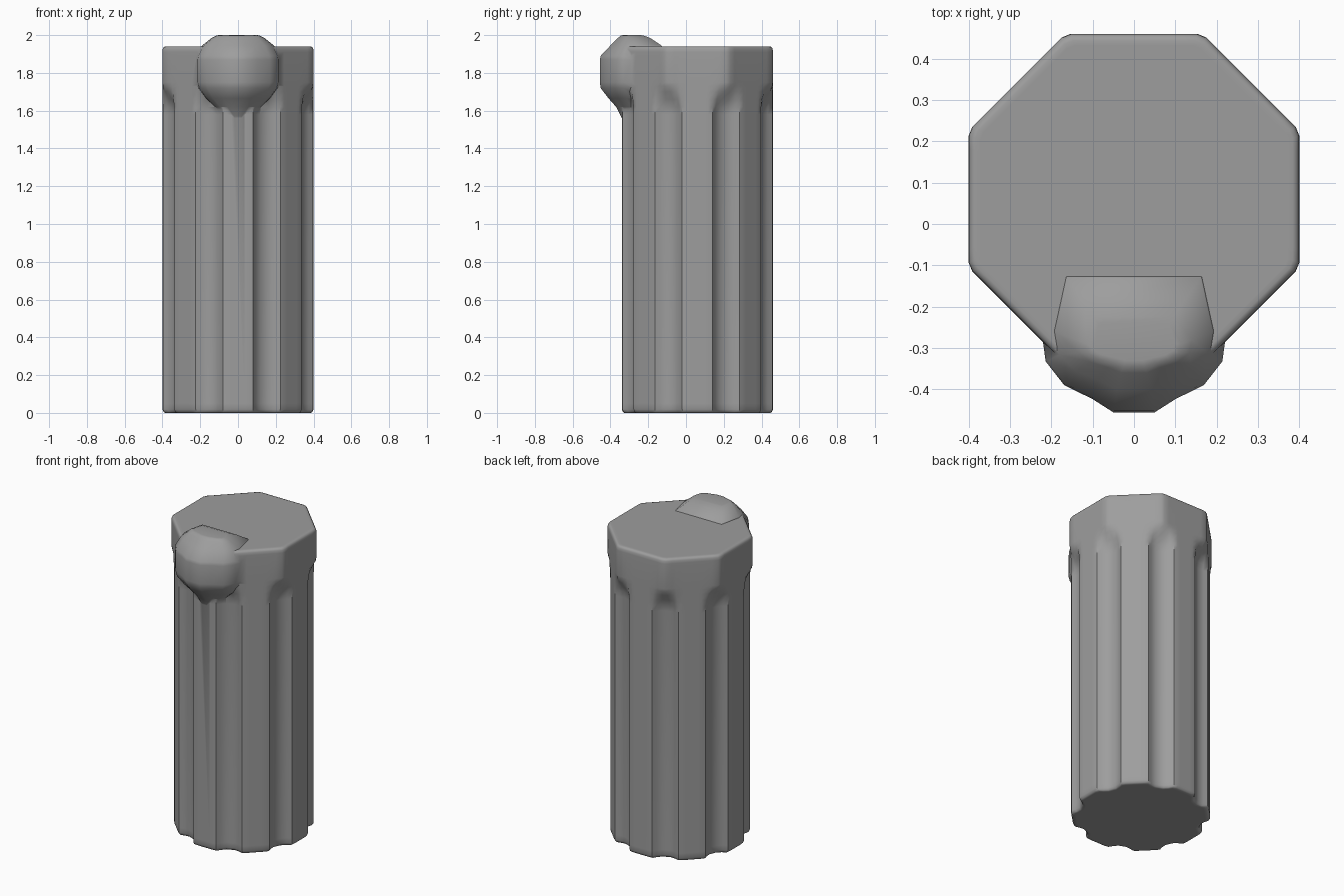
import bpy, bmesh, math

if "Cube" in bpy.data.objects:
    bpy.data.objects.remove(bpy.data.objects["Cube"])

CY = 0.06                                   # centre of the octagonal body in y
CORNER = 0.4 / math.cos(math.pi / 8)        # centre to octagon corner

grey = bpy.data.materials.new("grey")
grey.diffuse_color = (0.34, 0.34, 0.34, 1)
grey.use_nodes = True
grey.node_tree.nodes["Principled BSDF"].inputs["Base Color"].default_value = grey.diffuse_color


def loft(name, rings):
    """Skin a stack of equal-length closed rings and cap both ends."""
    bm = bmesh.new()
    rows = [[bm.verts.new(p) for p in ring] for ring in rings]
    n = len(rows[0])
    for low, high in zip(rows, rows[1:]):
        for i in range(n):
            j = (i + 1) % n
            bm.faces.new((low[i], low[j], high[j], high[i]))
    bm.faces.new(rows[0][::-1])
    bm.faces.new(rows[-1])
    bmesh.ops.recalc_face_normals(bm, faces=bm.faces)
    mesh = bpy.data.meshes.new(name)
    bm.to_mesh(mesh)
    bm.free()
    mesh.materials.append(grey)
    obj = bpy.data.objects.new(name, mesh)
    bpy.context.collection.objects.link(obj)
    return obj


# Half a corner as (radius, sideways): plain octagon edge, and fluted version
s, c = math.sin(math.pi / 8), math.cos(math.pi / 8)
plain = [(CORNER - d * s, d * c) for d in (0.13, 0.11, 0.07, 0.045, 0.012)]
fluted = plain[:2] + [(0.397, 0.078), (0.380, 0.055), (0.365, 0.025)]


def body_ring(z, groove, scale=1.0):
    half = [(p[0] + (f[0] - p[0]) * groove, p[1] + (f[1] - p[1]) * groove)
            for p, f in zip(plain, fluted)]
    corner = [(r, -t) for r, t in half] + half[::-1]
    ring = []
    for k in range(8):
        a = math.pi / 8 + k * math.pi / 4
        for r, t in corner:
            ring.append((scale * (r * math.cos(a) - t * math.sin(a)),
                         CY + scale * (r * math.sin(a) + t * math.cos(a)), z))
    return ring


# Fluted column with a plain octagonal head and softened rims
body = loft("body", [body_ring(*v) for v in (
    (0, 1, 0.93), (0, 1, 0.965), (0.005, 1, 0.985), (0.018, 1), (0.05, 1),
    (1.58, 1), (1.62, 0.92), (1.66, 0.65), (1.70, 0.3), (1.73, 0.06),
    (1.75, 0), (1.91, 0), (1.927, 0, 0.997), (1.937, 0, 0.982),
    (1.94, 0, 0.96), (1.94, 0, 0.93))])

# Rounded knob at the front: height, front y, half width, shoulder y, back y
knob_rows = (
    (1.54, -0.33, 0.07, -0.25, -0.1), (1.57, -0.345, 0.09, -0.25, -0.1),
    (1.62, -0.37, 0.125, -0.25, -0.1), (1.665, -0.41, 0.175, -0.25, -0.1),
    (1.72, -0.452, 0.215, -0.25, -0.1), (1.75, -0.456, 0.225, -0.25, -0.1),
    (1.87, -0.456, 0.225, -0.25, -0.1), (1.89, -0.452, 0.22, -0.25, -0.1),
    (1.945, -0.40, 0.19, -0.26, -0.13), (1.985, -0.36, 0.14, -0.28, -0.19),
    (1.998, -0.345, 0.115, -0.29, -0.225), (2.0, -0.33, 0.10, -0.29, -0.24))
outline = ((0.22, 1), (0.45, 0.84), (0.75, 0.68), (0.95, 0.4), (1, 0))


def knob_ring(z, front, w, shoulder, back):
    half = [(x * w, shoulder + (front - shoulder) * t) for x, t in outline]
    half.append((0.85 * w, back))
    return [(x, y, z) for x, y in half] + [(-x, y, z) for x, y in half[::-1]]


knob = loft("knob", [knob_ring(*r) for r in knob_rows])

# Join the knob to the body as one skin
bpy.context.view_layer.objects.active = body
body.select_set(True)
union = body.modifiers.new("join_knob", 'BOOLEAN')
union.operation = 'UNION'
union.solver = 'EXACT'
union.object = knob
bpy.ops.object.modifier_apply(modifier=union.name)
bpy.data.objects.remove(knob)
bpy.ops.object.shade_smooth_by_angle(angle=math.radians(45))
